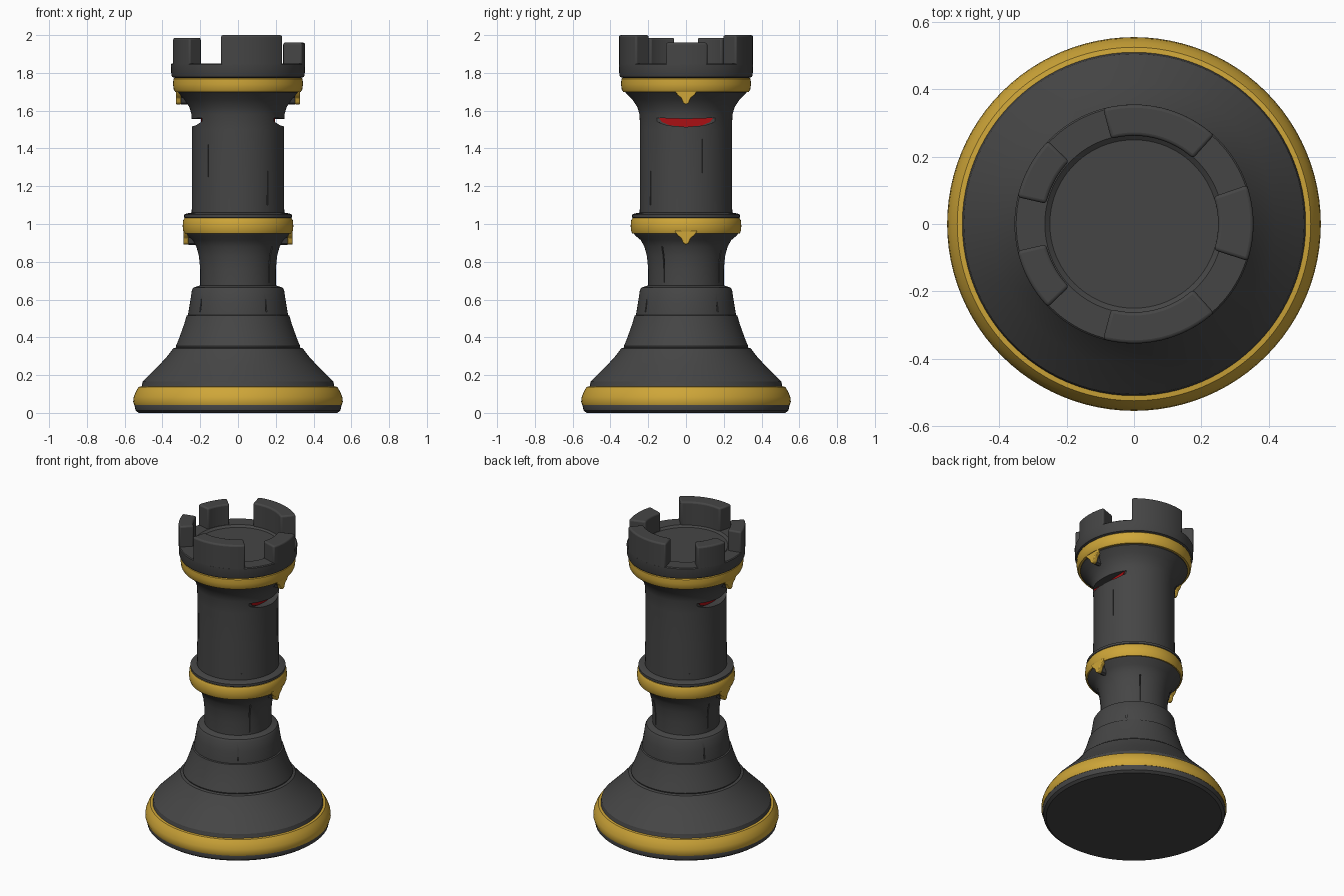
import bpy, bmesh, math
from mathutils import Matrix

cube = bpy.data.objects.get("Cube")
if cube:
    bpy.data.objects.remove(cube, do_unlink=True)


def material(name, color, rough=0.6):
    m = bpy.data.materials.new(name)
    m.use_nodes = True
    m.diffuse_color = (*color, 1)
    bsdf = m.node_tree.nodes["Principled BSDF"]
    bsdf.inputs["Base Color"].default_value = (*color, 1)
    bsdf.inputs["Roughness"].default_value = rough
    return m


STONE = material("dark stone", (0.06, 0.06, 0.06))
GOLD = material("gold", (0.62, 0.38, 0.04))
RED = material("red", (0.4, 0.005, 0.007))


def finish(name, bm, mat):
    bmesh.ops.recalc_face_normals(bm, faces=bm.faces)
    mesh = bpy.data.meshes.new(name)
    bm.to_mesh(mesh)
    bm.free()
    mesh.materials.append(mat)
    ob = bpy.data.objects.new(name, mesh)
    bpy.context.collection.objects.link(ob)
    return ob


def select(ob):
    bpy.ops.object.select_all(action='DESELECT')
    ob.select_set(True)
    bpy.context.view_layer.objects.active = ob


def smooth(ob, degrees=32):
    select(ob)
    bpy.ops.object.shade_smooth_by_angle(angle=math.radians(degrees))


def lathe(name, profile, mat, closed=False, steps=96):
    """Revolve (radius, height) points; open profiles get flat end caps."""
    bm = bmesh.new()
    rings = []
    for r, z in profile:
        rings.append([bm.verts.new((r * math.cos(a), r * math.sin(a), z))
                      for a in (math.tau * i / steps for i in range(steps))])
    pairs = list(zip(rings, rings[1:]))
    if closed:
        pairs.append((rings[-1], rings[0]))
    else:
        bm.faces.new(rings[0])
        bm.faces.new(rings[-1])
    for a, b in pairs:
        for i in range(steps):
            j = (i + 1) % steps
            bm.faces.new((a[i], a[j], b[j], b[i]))
    return finish(name, bm, mat)


def prism(name, outline, x0, x1, side, mat):
    """Extrude a (y, z) outline along x on the chosen side."""
    bm = bmesh.new()
    face = bm.faces.new([bm.verts.new((side * x0, y, z)) for y, z in outline])
    out = bmesh.ops.extrude_face_region(bm, geom=[face])
    verts = [v for v in out["geom"] if isinstance(v, bmesh.types.BMVert)]
    bmesh.ops.translate(bm, verts=verts, vec=(side * (x1 - x0), 0, 0))
    return finish(name, bm, mat)


def cut(ob, cutter):
    mod = ob.modifiers.new("cut", 'BOOLEAN')
    mod.operation = 'DIFFERENCE'
    mod.solver = 'EXACT'
    mod.object = cutter
    select(ob)
    bpy.ops.object.modifier_apply(modifier=mod.name)
    bpy.data.objects.remove(cutter, do_unlink=True)


# Turned stone body, with stepped courses on the foot
body = lathe("tower_body", [
    (0.525, 0), (0.542, 0.012), (0.548, 0.04), (0.53, 0.09), (0.51, 0.14),
    (0.505, 0.165), (0.485, 0.185), (0.42, 0.25), (0.37, 0.305), (0.343, 0.342),
    (0.327, 0.346), (0.329, 0.353), (0.31, 0.4), (0.285, 0.47), (0.272, 0.515),
    (0.264, 0.518), (0.264, 0.524), (0.253, 0.59), (0.244, 0.65), (0.236, 0.663),
    (0.2, 0.675), (0.2, 0.76), (0.207, 0.83), (0.22, 0.88), (0.24, 0.915),
    (0.27, 0.94), (0.28, 0.955), (0.278, 1.03), (0.285, 1.035), (0.285, 1.05),
    (0.272, 1.056), (0.245, 1.06), (0.243, 1.3), (0.243, 1.5), (0.246, 1.58),
    (0.258, 1.62), (0.285, 1.66), (0.32, 1.695), (0.325, 1.77), (0.348, 1.778),
    (0.353, 1.79), (0.355, 1.845), (0.35, 1.85), (0.265, 1.85), (0.25, 1.838)], STONE)

# Mouth slit on each side, with a red back plate
slit = [(-0.17, 1.562), (-0.15, 1.54), (-0.1, 1.522), (0, 1.514),
        (0.1, 1.522), (0.15, 1.54), (0.17, 1.562), (0, 1.556)]
for side, label in ((1, "left"), (-1, "right")):
    cut(body, prism("slit_cutter", slit, 0.19, 0.4, side, STONE))
    plate = [(y * 0.85, z) for y, z in slit]
    prism("slit_back_" + label, plate, 0.187, 0.195, side, RED)

# Short vertical joints between stone blocks
bm = bmesh.new()
for angle, radius, low, high in (
        (-35, 0.2, 0.69, 0.88), (60, 0.2, 0.69, 0.86), (165, 0.2, 0.7, 0.87),
        (-50, 0.243, 1.1, 1.28), (20, 0.243, 1.27, 1.45), (130, 0.243, 1.1, 1.3),
        (-130, 0.243, 1.25, 1.42), (-55, 0.255, 0.535, 0.645), (40, 0.255, 0.535, 0.645),
        (150, 0.255, 0.535, 0.645), (-140, 0.255, 0.535, 0.645)):
    place = (Matrix.Rotation(math.radians(angle), 4, 'Z')
             @ Matrix.Translation((radius + 0.015, 0, (low + high) / 2))
             @ Matrix.Diagonal((0.04, 0.007, high - low, 1)))
    bmesh.ops.create_cube(bm, size=1, matrix=place)
cut(body, finish("joint_cutter", bm, STONE))
smooth(body)

# Gold trim rings
trims = {
    "base_trim": [(0.5, 0.045), (0.549, 0.042), (0.555, 0.06), (0.552, 0.085),
                  (0.54, 0.115), (0.525, 0.138), (0.5, 0.141)],
    "waist_trim": [(0.26, 0.952), (0.285, 0.95), (0.291, 0.965), (0.293, 0.99),
                   (0.29, 1.02), (0.284, 1.031), (0.26, 1.031)],
    "crown_trim": [(0.3, 1.7), (0.333, 1.7), (0.34, 1.712), (0.344, 1.74),
                   (0.342, 1.768), (0.335, 1.774), (0.3, 1.774)]}
for name, profile in trims.items():
    smooth(lathe(name, profile, GOLD, closed=True), 40)

# Pointed drips below the upper two rings: stone behind, gold in front
drip = [(-0.06, 0.075), (-0.045, 0.05), (-0.025, 0.035), (-0.015, 0.008), (0, 0),
        (0.015, 0.008), (0.025, 0.035), (0.045, 0.05), (0.06, 0.075)]
for side, label in ((1, "left"), (-1, "right")):
    for part, base, inner, outer in (("waist", 0.89, 0.2, 0.289),
                                     ("crown", 1.632, 0.235, 0.329)):
        outline = [(y, z + base) for y, z in drip]
        prism(f"{part}_drip_stone_{label}", outline, inner, outer - 0.028, side, STONE)
        front = prism(f"{part}_drip_{label}", outline, outer - 0.028, outer, side, GOLD)
        bev = front.modifiers.new("soft edge", 'BEVEL')
        bev.width = 0.005
        bev.segments = 2
        smooth(front)


# Battlement blocks
def merlon(name, start, end, inner, top):
    bm = bmesh.new()
    n = 12
    angles = [math.radians(start + (end - start) * i / n) for i in range(n + 1)]
    outline = ([(0.355 * math.cos(a), 0.355 * math.sin(a)) for a in angles]
               + [(inner * math.cos(a), inner * math.sin(a)) for a in reversed(angles)])
    face = bm.faces.new([bm.verts.new((x, y, 1.835)) for x, y in outline])
    out = bmesh.ops.extrude_face_region(bm, geom=[face])
    verts = [v for v in out["geom"] if isinstance(v, bmesh.types.BMVert)]
    bmesh.ops.translate(bm, verts=verts, vec=(0, 0, top - 1.835))
    ob = finish(name, bm, STONE)
    bev = ob.modifiers.new("worn edge", 'BEVEL')
    bev.width = 0.01
    bev.segments = 3
    bev.limit_method = 'ANGLE'
    smooth(ob)


merlon("merlon_left", -18, 19, 0.25, 1.96)
for sign, label in ((1, "back"), (-1, "front")):
    merlon("merlon_" + label, sign * 48, sign * 105, 0.262, 2.0)
    merlon("merlon_right_" + label, sign * 136, sign * 167, 0.268, 1.985)
